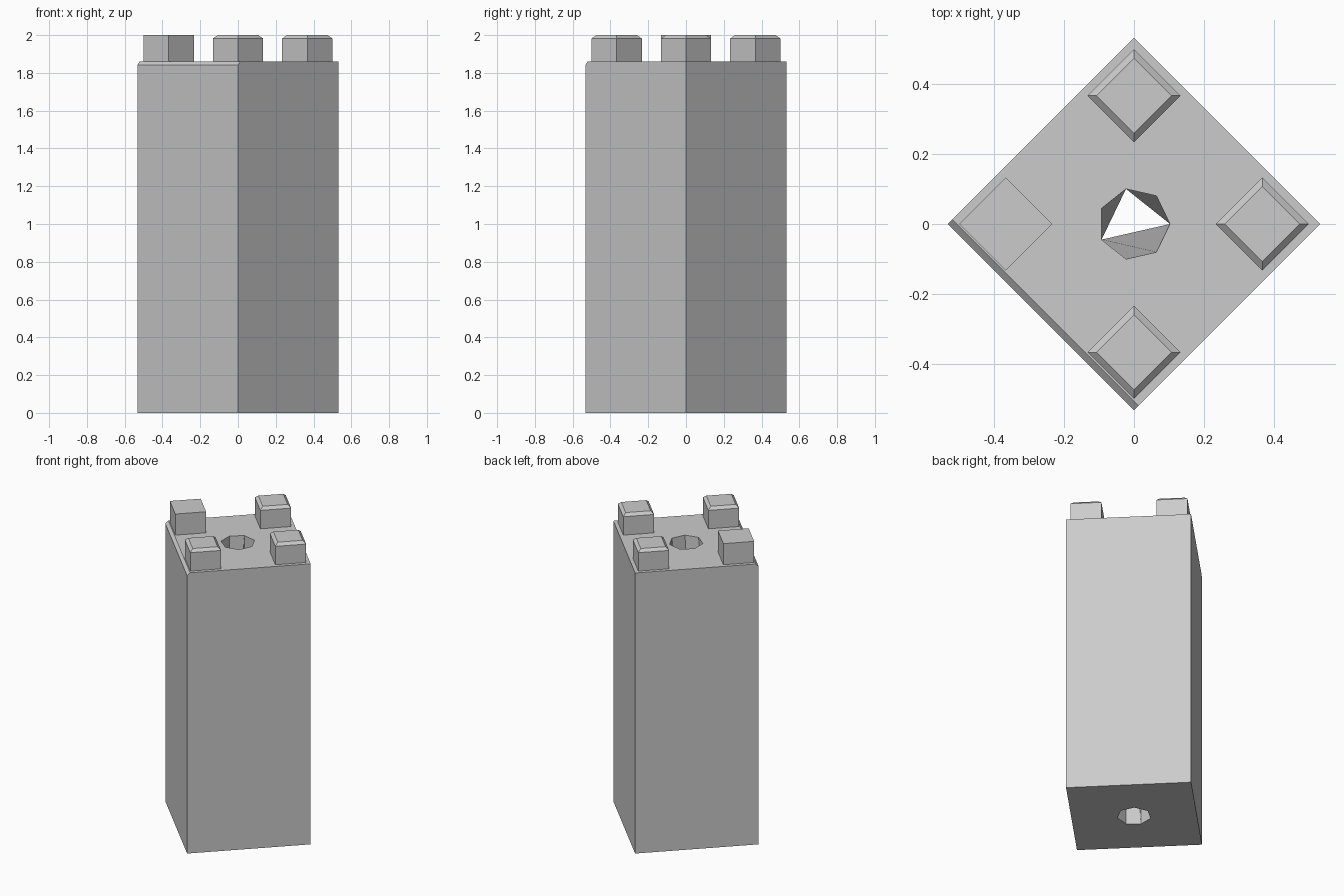
import bpy, bmesh
from math import sin, cos, tau
from mathutils import Matrix

if "Cube" in bpy.data.objects:
    bpy.data.objects.remove(bpy.data.objects["Cube"])

HALF = 0.533      # half diagonal of the block
DECK = 1.86       # height of the block
STUD = 0.133      # half diagonal of a stud

stone = bpy.data.materials.new("light grey")
stone.use_nodes = True
stone.diffuse_color = (0.6, 0.6, 0.6, 1)
stone.node_tree.nodes["Principled BSDF"].inputs["Base Color"].default_value = (0.6, 0.6, 0.6, 1)


def finish(name, bm):
    bmesh.ops.recalc_face_normals(bm, faces=bm.faces)
    mesh = bpy.data.meshes.new(name)
    bm.to_mesh(mesh)
    bm.free()
    mesh.materials.append(stone)
    obj = bpy.data.objects.new(name, mesh)
    bpy.context.collection.objects.link(obj)


def diamond_prism(bm, r, low, high, x=0, y=0):
    bmesh.ops.create_cone(bm, cap_ends=True, segments=4, radius1=r, radius2=r,
                          depth=high - low,
                          matrix=Matrix.Translation((x, y, (low + high) / 2)))


def edges_at(bm, z):
    return [e for e in bm.edges if all(abs(v.co.z - z) < 1e-4 for v in e.verts)]


# Block: a tall diamond prism with one chamfered top edge
bm = bmesh.new()
diamond_prism(bm, HALF, 0, DECK)
front_edge = [e for e in edges_at(bm, DECK)
              if sum(v.co.x + v.co.y for v in e.verts) < -HALF]
bmesh.ops.bevel(bm, geom=front_edge, offset=0.018, segments=1, affect='EDGES')
caps = [f for f in bm.faces if abs(f.normal.z) > 0.99]
bmesh.ops.delete(bm, geom=caps, context='FACES_ONLY')

# Crooked shaft: two seven-sided rings joined by an uneven triangle strip
def ring(z):
    return [bm.verts.new((0.103 * cos(tau * i / 7), 0.103 * sin(tau * i / 7), z))
            for i in range(7)]


upper, lower = ring(DECK), ring(0)
t = b = 0
for step in "BBTTBBTTTTTBBB":
    u, w = upper[t % 7], lower[b % 7]
    if step == "T":
        t += 1
        bm.faces.new((u, w, upper[t % 7]))
    else:
        b += 1
        bm.faces.new((u, w, lower[b % 7]))

# Close the ends around the shaft
for z in (0, DECK):
    rim = [e for e in edges_at(bm, z) if len(e.link_faces) == 1]
    bmesh.ops.triangle_fill(bm, edges=rim, use_beauty=True)
bmesh.ops.dissolve_limit(bm, angle_limit=0.001, verts=bm.verts, edges=bm.edges)
finish("block", bm)

# Corner studs: three chamfered, the right one plain
for name, dx, dy in (("front", 0, -1), ("back", 0, 1), ("left", 1, 0), ("right", -1, 0)):
    bm = bmesh.new()
    diamond_prism(bm, STUD, DECK, 2, dx * 0.367, dy * 0.367)
    if name != "right":
        bmesh.ops.bevel(bm, geom=edges_at(bm, 2), offset=0.018,
                        segments=1, affect='EDGES')
    finish(name + "_stud", bm)
